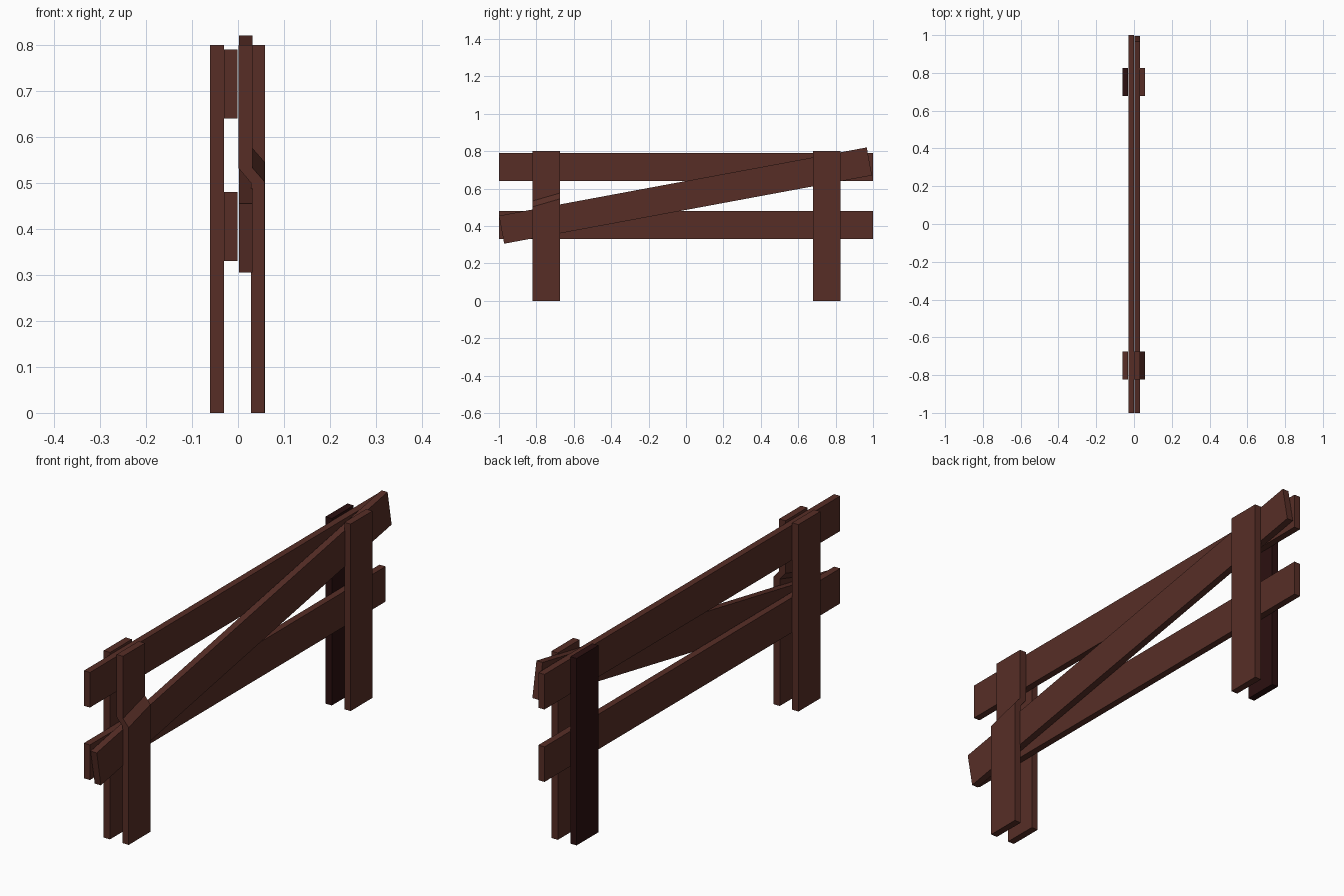
import bpy, bmesh, math
from mathutils import Matrix

if "Cube" in bpy.data.objects:
    bpy.data.objects.remove(bpy.data.objects["Cube"])


def material(name, rgb):
    m = bpy.data.materials.new(name)
    m.diffuse_color = (*rgb, 1.0)
    m.use_nodes = True
    m.node_tree.nodes["Principled BSDF"].inputs["Base Color"].default_value = m.diffuse_color
    return m


brown = material("brown wood", (0.095, 0.027, 0.0195))
dark = material("dark wood", (0.024, 0.005, 0.005))


def finish(name, bm, mat):
    bmesh.ops.recalc_face_normals(bm, faces=bm.faces)
    mesh = bpy.data.meshes.new(name)
    bm.to_mesh(mesh)
    bm.free()
    mesh.materials.append(mat)
    ob = bpy.data.objects.new(name, mesh)
    bpy.context.collection.objects.link(ob)
    return ob


def plank(name, center, size, mat=brown, tilt=0.0):
    bm = bmesh.new()
    bmesh.ops.create_cube(bm, size=1.0, matrix=Matrix.Diagonal((*size, 1.0)))
    ob = finish(name, bm, mat)
    ob.location = center
    ob.rotation_euler.x = tilt
    return ob


T, W = 0.030, 0.148          # plank thickness and post width
Y_FRONT, Y_BACK = -0.748, 0.752

# Straight posts
plank("left_front_post", (-0.0455, Y_FRONT, 0.4), (T, W, 0.8))
plank("left_back_post", (-0.0455, Y_BACK, 0.4), (T, W, 0.8), dark)
plank("right_back_post", (0.0435, Y_BACK, 0.4), (T, W, 0.8))

# Horizontal rails
for name, z in (("upper_rail", 0.715), ("lower_rail", 0.405)):
    plank(name, (-0.0155, 0, z), (0.029, 2.0, 0.15))

# Diagonal brace
plank("diagonal_brace", (0.0170, -0.003, 0.5625), (0.029, 2.0, 0.152),
      tilt=math.atan2(0.365, 1.965))

# Bent post: steps inward above the brace, creases follow the brace slope
bm = bmesh.new()
rings = []
for y, rise in ((Y_FRONT - W / 2, 0.0), (Y_FRONT + W / 2, 0.043)):
    profile = [(0.028, 0), (0.058, 0), (0.058, 0.502 + rise), (0.031, 0.533 + rise),
               (0.031, 0.8), (0.001, 0.8), (0.001, 0.532 + rise), (0.028, 0.500 + rise)]
    rings.append([bm.verts.new((x, y, z)) for x, z in profile])
a, b = rings
n = len(a)
for i in range(n):
    j = (i + 1) % n
    bm.faces.new((a[i], a[j], b[j], b[i]))
for r in rings:              # end caps as three quads each
    for q in ((0, 1, 2, 7), (7, 2, 3, 6), (6, 3, 4, 5)):
        bm.faces.new([r[k] for k in q])
finish("right_front_bent_post", bm, brown)
